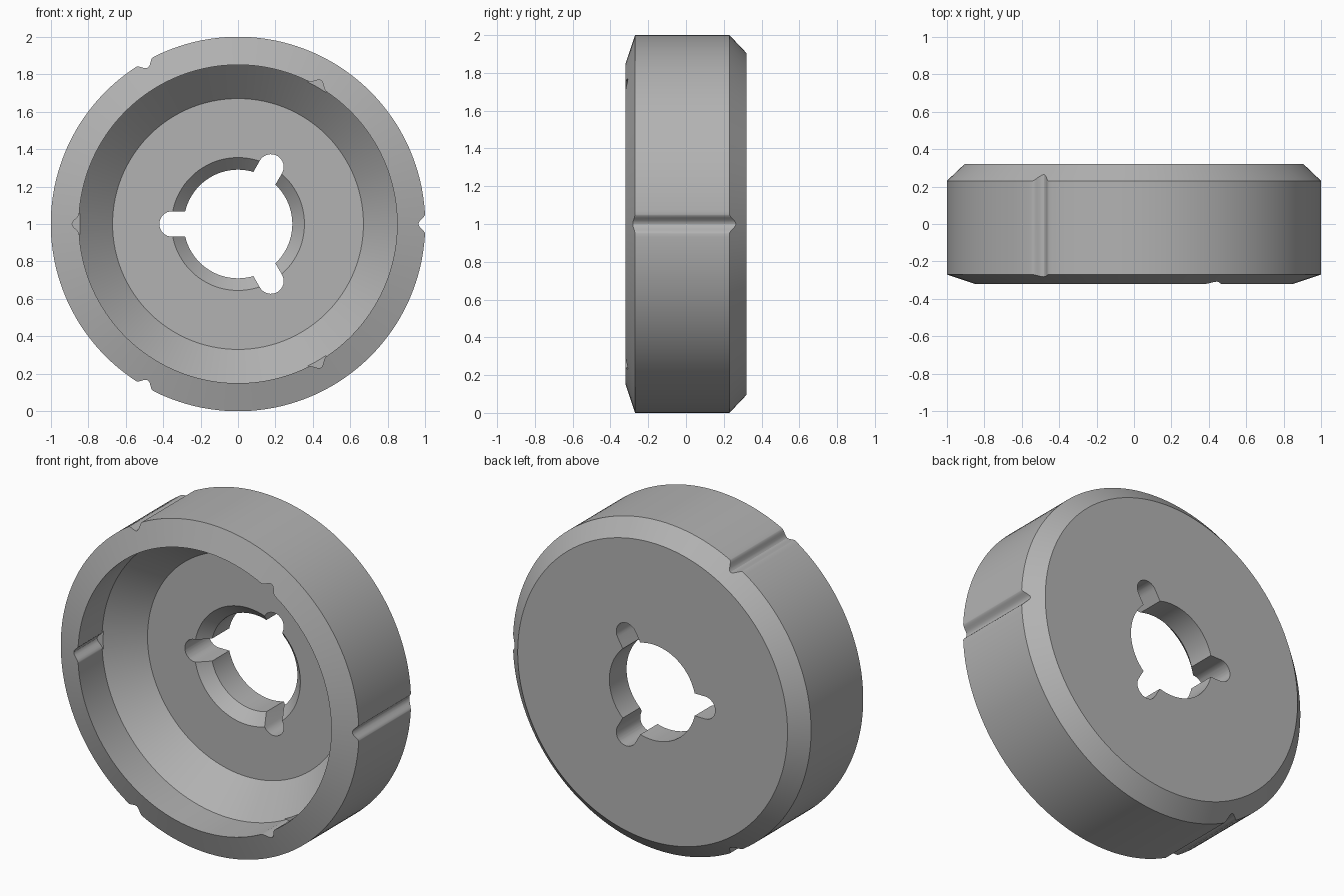
import bpy, bmesh
from math import sin, cos, pi, radians
from mathutils import Vector, Matrix

cube = bpy.data.objects.get("Cube")
if cube:
    bpy.data.objects.remove(cube, do_unlink=True)

CENTRE = Vector((0, 0, 1))

steel = bpy.data.materials.new("satin grey")
steel.use_nodes = True
GREY = (0.45, 0.45, 0.45, 1)
steel.diffuse_color = GREY
steel.node_tree.nodes["Principled BSDF"].inputs["Base Color"].default_value = GREY


def make_object(name, bm):
    bmesh.ops.recalc_face_normals(bm, faces=bm.faces)
    mesh = bpy.data.meshes.new(name)
    bm.to_mesh(mesh)
    bm.free()
    mesh.materials.append(steel)
    obj = bpy.data.objects.new(name, mesh)
    obj.location = CENTRE
    bpy.context.collection.objects.link(obj)
    return obj


def revolve(name, profile, steps=180):
    """Spin a closed (radius, y) profile around the y axis."""
    bm = bmesh.new()
    verts = [bm.verts.new((r, y, 0)) for r, y in profile]
    edges = [bm.edges.new((verts[i - 1], v)) for i, v in enumerate(verts)]
    bmesh.ops.spin(bm, geom=verts + edges, cent=(0, 0, 0), axis=(0, 1, 0),
                   angle=2 * pi, steps=steps, use_merge=False)
    bmesh.ops.remove_doubles(bm, verts=bm.verts, dist=0.0005)
    return make_object(name, bm)


def cutters(name, outline, y0, y1, angles):
    """Prisms with a (radial, sideways) outline, repeated around the y axis."""
    bm = bmesh.new()
    for a in angles:
        out = Vector((cos(radians(a)), 0, sin(radians(a))))
        side = Vector((-out.z, 0, out.x))
        face = bm.faces.new([bm.verts.new(out * r + side * s + Vector((0, y0, 0)))
                             for r, s in outline])
        ext = bmesh.ops.extrude_face_region(bm, geom=[face])
        moved = [v for v in ext["geom"] if isinstance(v, bmesh.types.BMVert)]
        bmesh.ops.translate(bm, verts=moved, vec=(0, y1 - y0, 0))
    obj = make_object(name, bm)
    obj.hide_render = True
    return obj


def notch(radius, depth, half, direction):
    """Soft V outline that dips from the radius; direction -1 is inward."""
    n = 12
    pts = []
    for i in range(n + 1):
        s = half * (2 * i / n - 1)
        rim = (radius ** 2 - s ** 2) ** 0.5 - direction * 0.001
        pts.append((rim + direction * depth * 0.5 * (1 + cos(pi * s / half)), s))
    back = radius - direction * 0.06
    return pts + [(back, half), (back, -half)]


# Wheel body: chamfered rim, deep conical bowl and countersunk bore
body = revolve("wheel_body", [
    (0.29, 0.32), (0.905, 0.32), (1.0, 0.23), (1.0, -0.27), (0.85, -0.32),
    (0.85, -0.09), (0.67, 0.09), (0.355, 0.09), (0.29, 0.155)])

# Three round-ended key slots around the bore
W = 0.068
slot = [(0.2, -W)] + [(0.352 + W * cos(t), W * sin(t))
                      for t in (pi * (i / 16 - 0.5) for i in range(17))] + [(0.2, W)]
tools = [
    cutters("key_slot_cutter", slot, -0.05, 0.5, (60, 180, 300)),
    cutters("rim_groove_cutter", notch(1.0, 0.037, 0.055, -1), -0.5, 0.5, (0, 120, 240)),
    cutters("bowl_groove_cutter", notch(0.85, 0.037, 0.055, 1), -0.5, -0.085, (60, 180, 300)),
]

for tool in tools:
    mod = body.modifiers.new(tool.name, 'BOOLEAN')
    mod.operation = 'DIFFERENCE'
    mod.solver = 'EXACT'
    mod.object = tool

# Apply the cuts and drop the cutters
bpy.context.view_layer.update()
cut = bpy.data.meshes.new_from_object(
    body.evaluated_get(bpy.context.evaluated_depsgraph_get()))
body.modifiers.clear()
body.data = cut
cut.materials.clear()
cut.materials.append(steel)
for tool in tools:
    bpy.data.objects.remove(tool, do_unlink=True)

# Smooth curved walls, crisp machined edges
for o in bpy.context.selected_objects:
    o.select_set(False)
body.select_set(True)
bpy.context.view_layer.objects.active = body
bpy.ops.object.shade_smooth_by_angle(angle=radians(25))
